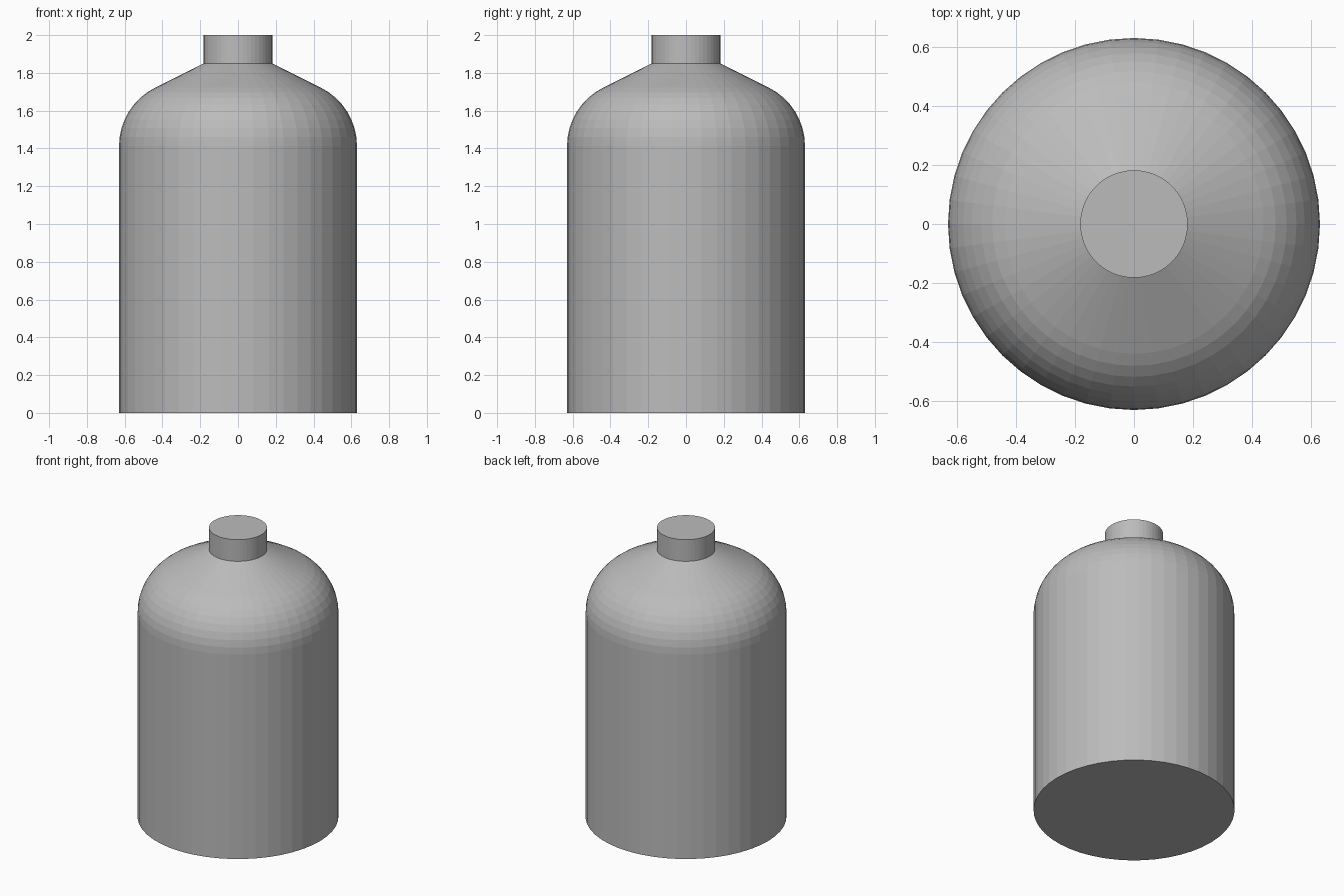
import bpy, bmesh, math

if "Cube" in bpy.data.objects:
    bpy.data.objects.remove(bpy.data.objects["Cube"])

SIDES = 48
R, NECK_R = 0.63, 0.182      # body and neck radius
NECK_Z, TOP = 1.85, 2.0
SLOPE = math.atan(0.5)       # pitch of the cone shoulder
ROUND = 0.345                # shoulder rounding radius
STEPS = 8

grey = bpy.data.materials.new("light grey")
grey.diffuse_color = (0.5, 0.5, 0.5, 1)
grey.use_nodes = True
grey.node_tree.nodes["Principled BSDF"].inputs["Base Color"].default_value = grey.diffuse_color

# Profile: straight wall, rounded shoulder, cone, neck
corner_z = NECK_Z - (R - NECK_R) * math.tan(SLOPE)
sweep = math.pi / 2 - SLOPE
arc_z = corner_z - ROUND * math.tan(sweep / 2)
profile = [(R, 0)]
for i in range(STEPS + 1):
    a = sweep * i / STEPS
    profile.append((R - ROUND + ROUND * math.cos(a), arc_z + ROUND * math.sin(a)))
profile += [(NECK_R, NECK_Z), (NECK_R, TOP)]

# Revolve into rings, bridge them and cap both ends
bm = bmesh.new()
rings = [[bm.verts.new((r * math.cos(math.tau * k / SIDES),
                        r * math.sin(math.tau * k / SIDES), z))
          for k in range(SIDES)] for r, z in profile]
for lo, hi in zip(rings, rings[1:]):
    for k in range(SIDES):
        n = (k + 1) % SIDES
        bm.faces.new((lo[k], lo[n], hi[n], hi[k]))
bm.faces.new(rings[0][::-1])
bm.faces.new(rings[-1])
mesh = bpy.data.meshes.new("bottle")
bm.to_mesh(mesh)
bm.free()
mesh.materials.append(grey)
bottle = bpy.data.objects.new("bottle", mesh)
bpy.context.collection.objects.link(bottle)
